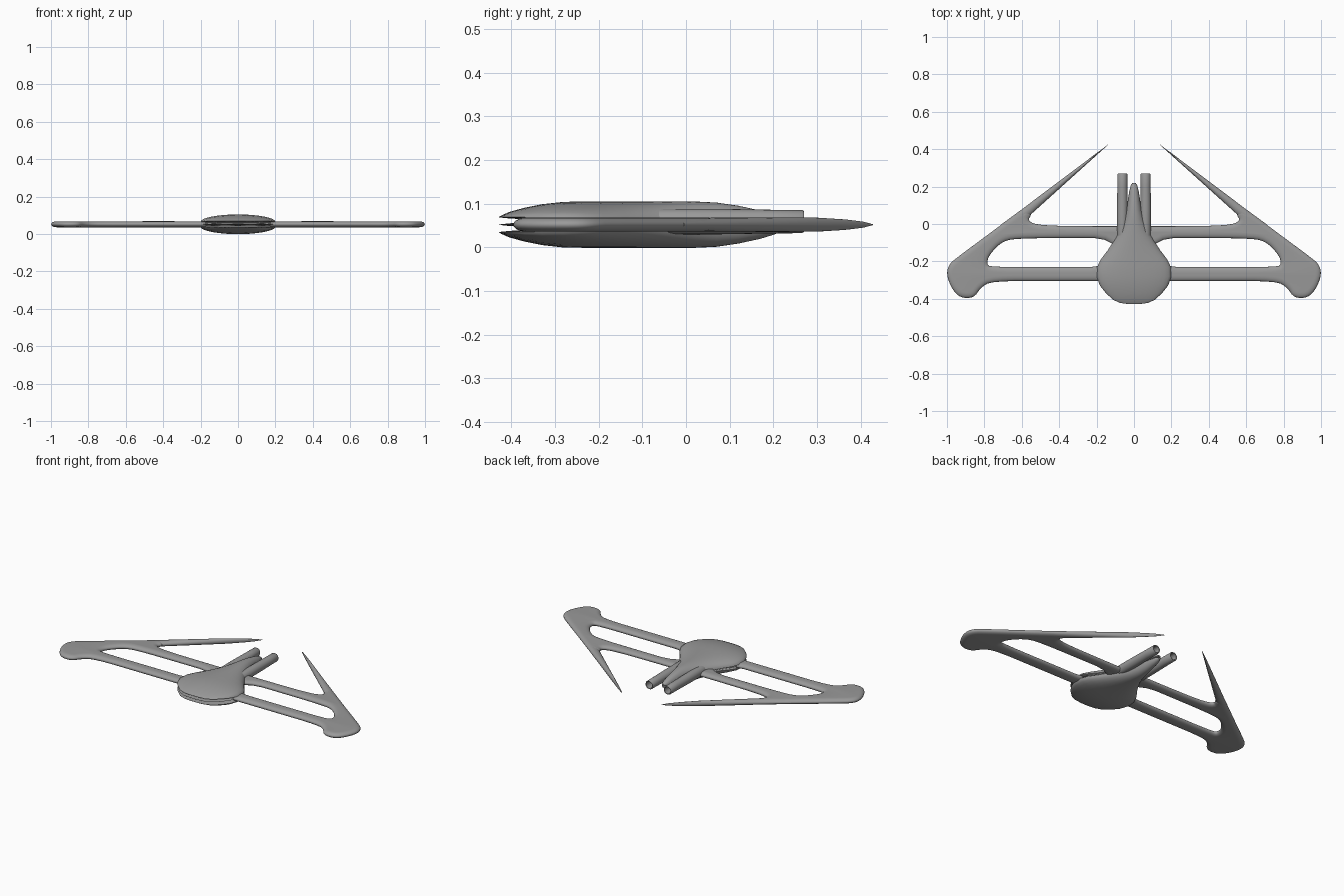
import bpy, bmesh, math
from mathutils import Vector

if "Cube" in bpy.data.objects:
    bpy.data.objects.remove(bpy.data.objects["Cube"])

hull_grey = bpy.data.materials.new("hull grey")
hull_grey.use_nodes = True
GREY = (0.32, 0.32, 0.32, 1)
hull_grey.diffuse_color = GREY
hull_grey.node_tree.nodes["Principled BSDF"].inputs["Base Color"].default_value = GREY
MID = 0.052


def finish(obj, angle=50):
    obj.data.materials.clear()
    obj.data.materials.append(hull_grey)
    bpy.ops.object.select_all(action='DESELECT')
    obj.select_set(True)
    bpy.context.view_layer.objects.active = obj
    bpy.ops.object.shade_smooth_by_angle(angle=math.radians(angle))


def loft(name, rings):
    """Skin closed rings of equal length and cap both ends."""
    bm = bmesh.new()
    loops = [[bm.verts.new(p) for p in ring] for ring in rings]
    n = len(loops[0])
    for a, b in zip(loops, loops[1:]):
        for i in range(n):
            j = (i + 1) % n
            bm.faces.new((a[i], a[j], b[j], b[i]))
    bm.faces.new(loops[0][::-1])
    bm.faces.new(loops[-1])
    bmesh.ops.recalc_face_normals(bm, faces=bm.faces)
    mesh = bpy.data.meshes.new(name)
    bm.to_mesh(mesh)
    bm.free()
    obj = bpy.data.objects.new(name, mesh)
    bpy.context.collection.objects.link(obj)
    finish(obj)
    return obj


def ellipse(centre, side, half_w, up, down, n=32):
    """Ring around centre, with separate heights above and below."""
    ring = []
    for i in range(n):
        a = math.tau * i / n
        s = math.sin(a)
        z = s * (up if s > 0 else down)
        ring.append(Vector(centre) + Vector(side) * half_w * math.cos(a) + Vector((0, 0, z)))
    return ring


def chaikin(points, rounds=2):
    for _ in range(rounds):
        out = []
        for i, p in enumerate(points):
            p, q = Vector(p), Vector(points[(i + 1) % len(points)])
            out += [p.lerp(q, 0.25), p.lerp(q, 0.75)]
        points = out
    return points


def mirrored(points):
    return [(-x, y) for x, y in reversed(points)]


# Wing frame: rounded outline with one opening on each side
outer = [(0.12, -0.305), (0.45, -0.305), (0.76, -0.305), (0.82, -0.34), (0.855, -0.395),
         (0.93, -0.395), (0.975, -0.345), (1.003, -0.27), (0.99, -0.215), (0.93, -0.167),
         (0.72, -0.012), (0.58, 0.093), (0.545, 0.055), (0.57, 0.015), (0.5, -0.008),
         (0.25, -0.012), (0.1, -0.012)]
opening = [(0.1, -0.23), (0.45, -0.23), (0.77, -0.23), (0.787, -0.212), (0.775, -0.165),
           (0.7, -0.088), (0.6, -0.077), (0.4, -0.075), (0.1, -0.075)]
curve = bpy.data.curves.new("wing_frame", 'CURVE')
curve.dimensions = '2D'
curve.fill_mode = 'BOTH'
curve.bevel_depth = 0.029
curve.bevel_resolution = 4
curve.offset = -0.029
for outline in (outer + mirrored(outer), opening, mirrored(opening)):
    pts = chaikin(outline)
    spline = curve.splines.new('POLY')
    spline.points.add(len(pts) - 1)
    for sp, p in zip(spline.points, pts):
        sp.co = (p[0], p[1], 0, 1)
    spline.use_cyclic_u = True
frame = bpy.data.objects.new("wing_frame", curve)
bpy.context.collection.objects.link(frame)
frame.location.z = MID
frame.scale.z = 0.55
bpy.ops.object.select_all(action='DESELECT')
frame.select_set(True)
bpy.context.view_layer.objects.active = frame
bpy.ops.object.convert(target='MESH')
frame = bpy.context.view_layer.objects.active
bm = bmesh.new()
bm.from_mesh(frame.data)
bmesh.ops.remove_doubles(bm, verts=bm.verts, dist=0.0002)
bmesh.ops.recalc_face_normals(bm, faces=bm.faces)
bm.to_mesh(frame.data)
bm.free()
finish(frame)

# Swept spikes running back from the wing tips
for side, label in ((1, "left"), (-1, "right")):
    base, tip = Vector((0.69, -0.03, MID)), Vector((0.134, 0.428, MID))
    across = Vector((0.636, 0.772, 0))
    rings = []
    for t, w, h in ((0, .034, .013), (.2, .026, .016), (.5, .0165, .0165), (.72, .0095, .016),
                    (.86, .005, .012), (.95, .002, .007), (1, .0004, .001)):
        ring = ellipse(base.lerp(tip, t), across, w, h, h, 16)
        rings.append([(side * p.x, p.y, p.z) for p in ring])
    loft(label + "_spike", rings)

# Fuselage shells: y, half width, outer height fraction, rim fraction
stations = [(-.428, .03, .02, 1), (-.422, .075, .12, 1), (-.405, .112, .33, 1), (-.37, .15, .6, 1),
            (-.33, .182, .83, .9), (-.28, .2, .98, .7), (-.23, .197, 1, .5), (-.19, .178, 1, .3),
            (-.14, .14, 1, .2), (-.09, .108, 1, .1), (-.04, .081, 1, 0), (.02, .056, 1, 0),
            (.07, .043, .95, 0), (.12, .034, .8, 0), (.17, .026, .58, 0), (.205, .018, .36, 0),
            (.22, .008, .15, 0)]
for name, sign in (("upper_shell", 1), ("lower_shell", -1)):
    rings = []
    for y, w, h, rim in stations:
        z = MID + sign * (0.004 + 0.013 * rim)
        out = max(0.001, (0.053 - 0.004 - 0.013 * rim) * h)
        inner = 0.008 * min(h, 1)
        rings.append(ellipse((0, y, z), (1, 0, 0), w,
                             out if sign > 0 else inner, inner if sign > 0 else out))
    loft(name, rings)

# Thin disc between the shells
loft("middle_disc", [ellipse((0, y, MID), (1, 0, 0), w * 0.98, .009 * h, .009 * h)
                     for y, w, h, rim in stations[:11]])

# Hollow exhaust tubes
for side, label in ((1, "left"), (-1, "right")):
    rings = [ellipse((side * 0.062, y, 0.059), (1, 0, 0), r, r, r, 24)
             for y, r in ((-.12, .02), (-.06, .029), (.08, .029), (.2, .027), (.265, .0265),
                          (.27, .024), (.268, .02), (.18, .019))]
    loft(label + "_exhaust_tube", rings)
